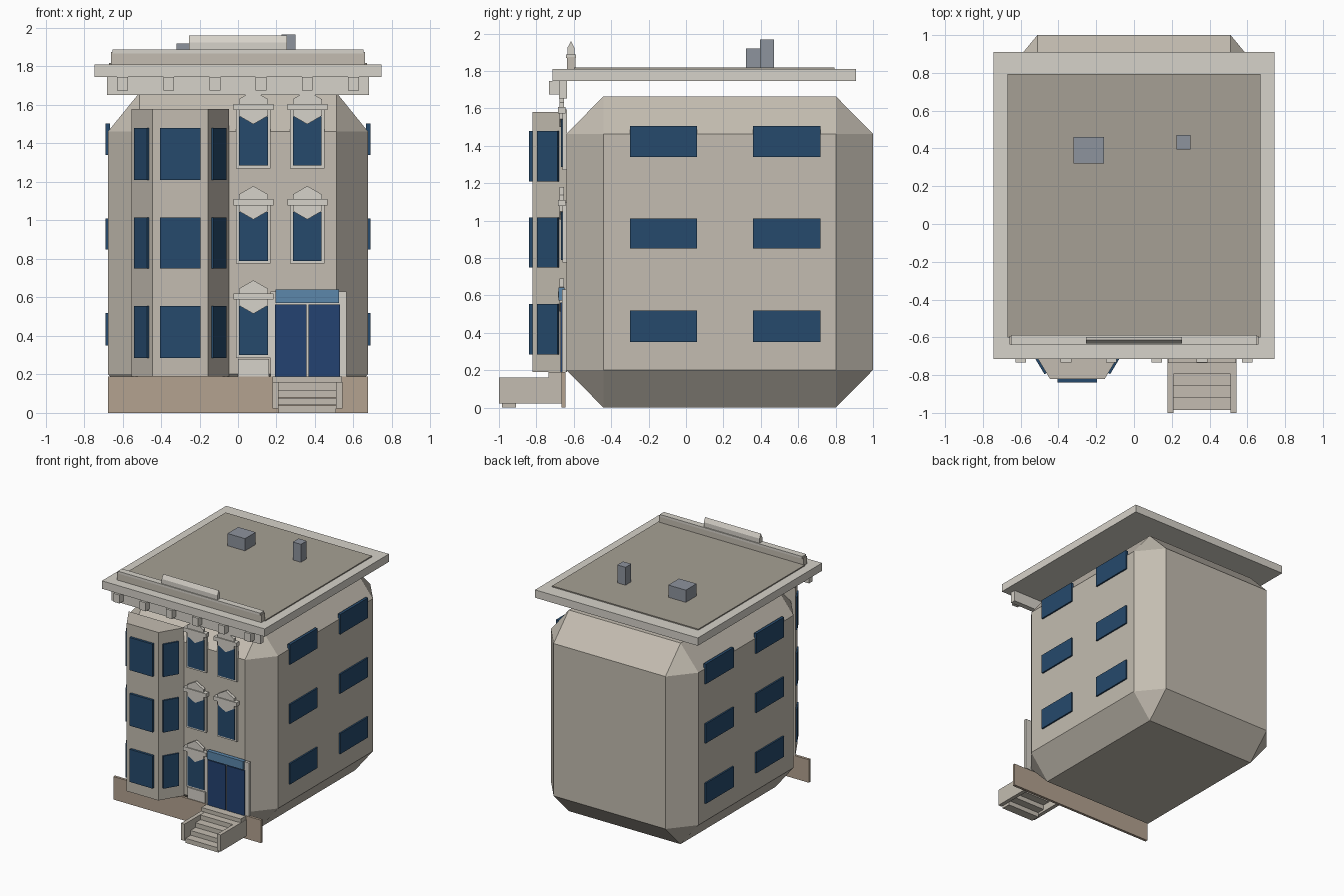
import bpy, bmesh, math
from mathutils import Vector

if "Cube" in bpy.data.objects:
    bpy.data.objects.remove(bpy.data.objects["Cube"])


def mat(name, r, g, b):
    m = bpy.data.materials.new(name)
    m.diffuse_color = [(c / 255) ** 2.2 for c in (r, g, b)] + [1]
    m.use_nodes = True
    m.node_tree.nodes["Principled BSDF"].inputs["Base Color"].default_value = m.diffuse_color
    return m


STONE = mat("stone", 194, 187, 175)
TRIM = mat("trim", 213, 209, 200)
BROWN = mat("brown_base", 178, 161, 143)
GLASS = mat("glass", 42, 75, 108)
DOOR = mat("door_blue", 40, 68, 112)
TRANSOM = mat("transom_blue", 92, 134, 170)
ROOF = mat("roofing", 165, 159, 147)
METAL = mat("vent_grey", 140, 146, 156)


def finish(name, bm, m):
    bmesh.ops.recalc_face_normals(bm, faces=bm.faces)
    me = bpy.data.meshes.new(name)
    bm.to_mesh(me)
    bm.free()
    me.materials.append(m)
    ob = bpy.data.objects.new(name, me)
    bpy.context.collection.objects.link(ob)
    return ob


def box(name, x, y, z, m):
    """Box from (min, max) pairs."""
    bm = bmesh.new()
    bmesh.ops.create_cube(bm, size=1)
    for v in bm.verts:
        v.co = [r[0] + (c + 0.5) * (r[1] - r[0]) for c, r in zip(v.co, (x, y, z))]
    return finish(name, bm, m)


def prism(name, pts, offset, m):
    """Extrude a planar outline along an offset."""
    bm = bmesh.new()
    f = bm.faces.new([bm.verts.new(p) for p in pts])
    res = bmesh.ops.extrude_face_region(bm, geom=[f])
    bmesh.ops.translate(bm, vec=Vector(offset),
                        verts=[g for g in res["geom"] if isinstance(g, bmesh.types.BMVert)])
    if f.is_valid and len(bm.faces) == len(pts) + 1:
        bm.faces.new(list(f.verts))
    return finish(name, bm, m)


# Main block: chamfered cube stretched to size
bm = bmesh.new()
bmesh.ops.create_cube(bm, size=2)
bmesh.ops.bevel(bm, geom=bm.edges[:], offset=0.242, offset_type='OFFSET', segments=1,
                affect='EDGES', profile=0.5)
for v in bm.verts:
    v.co = (v.co.x * 0.675, 0.18 + v.co.y * 0.82, 0.832 + v.co.z * 0.832)
finish("main_block", bm, STONE)

# Base course on the street side
box("base_course", (-0.675, 0.675), (-0.665, -0.643), (0, 0.19), BROWN)

# Roof slab, roofing and vents
box("roof_slab", (-0.745, 0.745), (-0.715, 0.91), (1.745, 1.81), TRIM)
box("roofing", (-0.67, 0.67), (-0.6, 0.795), (1.80, 1.819), ROOF)
box("roof_hatch", (-0.32, -0.16), (0.32, 0.46), (1.81, 1.92), METAL)
box("roof_vent", (0.225, 0.30), (0.395, 0.47), (1.81, 1.967), METAL)

# Cornice with brackets
box("frieze", (-0.68, 0.68), (-0.68, -0.637), (1.653, 1.745), TRIM)
for i in range(6):
    cx = -0.6 + 0.24 * i
    box("cornice_bracket", (cx - 0.028, cx + 0.028), (-0.733, -0.675), (1.675, 1.745), TRIM)

# Parapet with a pointed centre cap
box("parapet", (-0.66, 0.66), (-0.637, -0.592), (1.81, 1.875), STONE)
box("parapet_coping", (-0.652, 0.652), (-0.641, -0.588), (1.868, 1.887), TRIM)
prism("parapet_cap", [(-0.255, y, z) for y, z in
      ((-0.633, 1.885), (-0.633, 1.925), (-0.615, 1.96), (-0.597, 1.925), (-0.597, 1.885))],
      (0.51, 0, 0), TRIM)

# Three-sided bay
A, B = Vector((-0.155, -0.82, 0)), Vector((-0.047, -0.64, 0))
MID = -0.3
prism("bay", [(A.x, A.y, 0.19), (B.x, B.y, 0.19), (2 * MID - B.x, B.y, 0.19),
              (2 * MID - A.x, A.y, 0.19)], (0, 0, 1.39), STONE)

# Bay windows, front and angled sides
d = (B - A).normalized()
n = Vector((-d.y, d.x, 0)) * -1
for z0, z1 in ((0.285, 0.555), (0.75, 1.015), (1.21, 1.48)):
    box("bay_front_window", (-0.405, -0.195), (-0.84, -0.81), (z0, z1), GLASS)
    p, q = A.lerp(B, 0.17) - n * 0.01, A.lerp(B, 0.78) - n * 0.01
    for s in (1, -1):
        def side(v, z):
            return (MID + s * (v.x - MID), v.y, z)
        prism("bay_side_window", [side(p, z0), side(q, z0), side(q, z1), side(p, z1)],
              (s * n.x * 0.022, n.y * 0.022, 0), GLASS)

# Side windows, mirrored left and right
for s in (1, -1):
    for y0, y1 in ((-0.30, 0.06), (0.357, 0.72)):
        for z0, z1 in ((0.35, 0.52), (0.85, 1.01), (1.34, 1.505)):
            box("side_window", sorted((s * 0.665, s * 0.688)), (y0, y1), (z0, z1), GLASS)

# Street windows: frame, glass, lintel and hexagonal pediment
for cx, base in ((0.08, 0.30), (0.08, 0.79), (0.36, 0.79), (0.08, 1.285), (0.36, 1.285)):
    box("window_frame", (cx - 0.09, cx + 0.09), (-0.66, -0.636), (base - 0.015, base + 0.31), TRIM)
    box("window_glass", (cx - 0.075, cx + 0.075), (-0.668, -0.645), (base, base + 0.255), GLASS)
    box("window_lintel", (cx - 0.104, cx + 0.104), (-0.684, -0.645),
        (base + 0.288, base + 0.321), TRIM)
    prism("window_pediment",
          [(cx + 0.087 * math.sin(k * math.pi / 3), -0.676,
            base + 0.302 + 0.087 * math.cos(k * math.pi / 3)) for k in range(6)],
          (0, 0.025, 0), TRIM)
box("window_apron", (0.0, 0.16), (-0.66, -0.636), (0.19, 0.28), TRIM)

# Entrance
box("door_surround", (0.17, 0.565), (-0.662, -0.638), (0.19, 0.632), TRIM)
for x0 in (0.192, 0.366):
    box("door_leaf", (x0, x0 + 0.163), (-0.672, -0.65), (0.19, 0.562), DOOR)
box("transom", (0.195, 0.525), (-0.682, -0.65), (0.572, 0.642), TRANSOM)

# Stoop: landing, treads and cheek walls
box("landing", (0.18, 0.54), (-0.735, -0.643), (0.155, 0.19), STONE)
for i in range(4):
    y0 = -0.985 + 0.064 * i
    box("stair_tread", (0.21, 0.51), (y0, y0 + 0.075), (0.04 * i, 0.04 * i + 0.038), STONE)
for x0 in (0.178, 0.51):
    box("stair_cheek", (x0, x0 + 0.032), (-1.0, -0.66), (0.022, 0.16), STONE)
